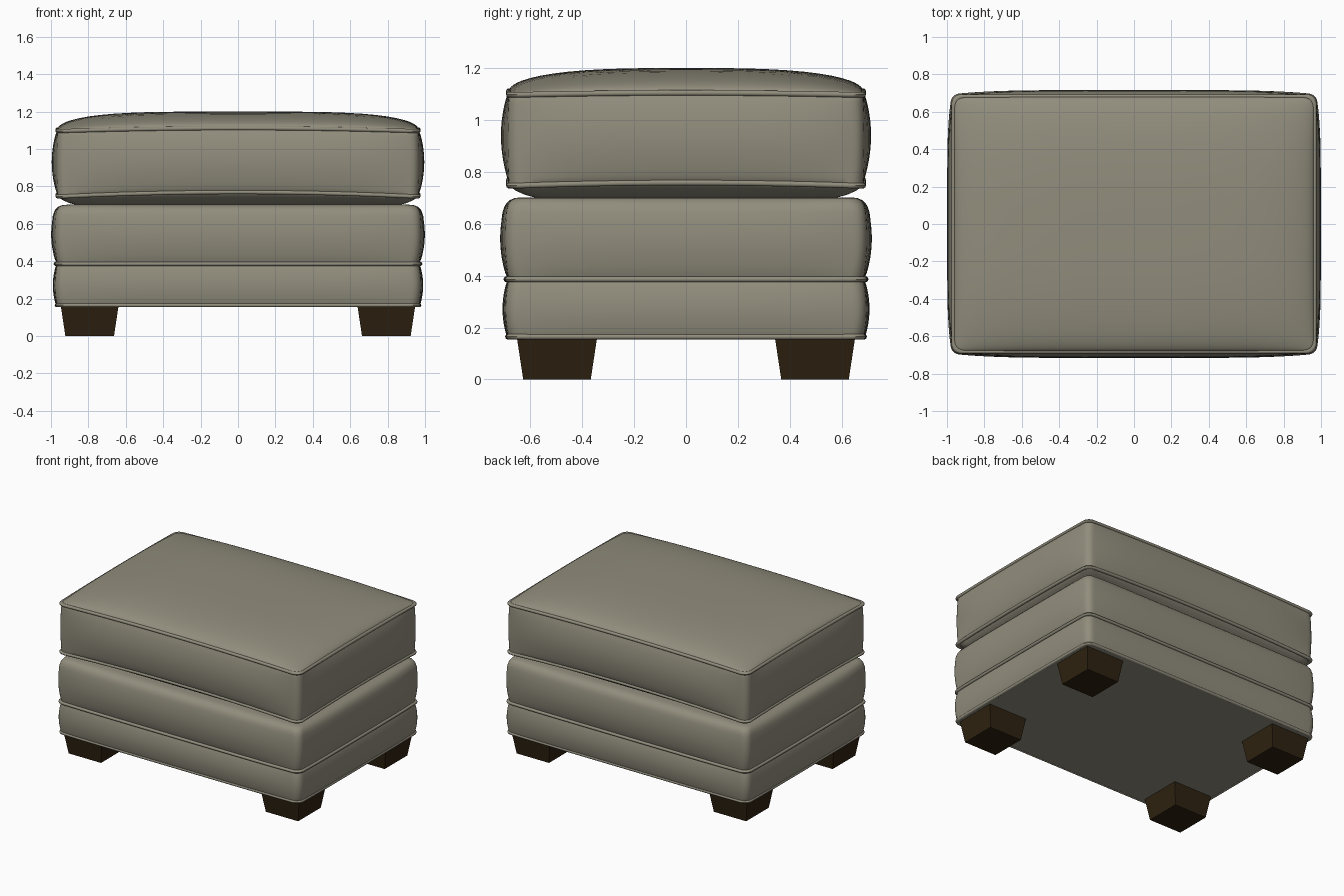
import bpy, bmesh, math

if "Cube" in bpy.data.objects:
    bpy.data.objects.remove(bpy.data.objects["Cube"])

HX, HY, RAD = 0.965, 0.682, 0.05   # half sizes at the corners, corner radius


def material(name, rgb):
    m = bpy.data.materials.new(name)
    m.diffuse_color = (*rgb, 1)
    m.use_nodes = True
    m.node_tree.nodes["Principled BSDF"].inputs["Base Color"].default_value = m.diffuse_color
    return m


fabric = material("olive grey fabric", (0.285, 0.268, 0.205))
wood = material("dark brown wood", (0.027, 0.016, 0.0055))


def ring(z, d=0.0, bulge=0.0, wave=0.0, n=16, k=5):
    """Rounded rectangle inset by d; sides bow outward by bulge and rise by wave."""
    hx, hy = HX - d, HY - d
    r = min(RAD, hy * 0.6)
    sides = [((1, 0), hx, hy, 0.5), ((0, 1), hy, hx, 1.0),
             ((-1, 0), hx, hy, 0.5), ((0, -1), hy, hx, 1.0)]
    pts = []
    for i, ((nx, ny), off, half, lift) in enumerate(sides):
        tx, ty = -ny, nx
        for j in range(n + 1):
            t = -math.cos(math.pi * j / n)
            o = off + bulge * (1 - abs(t) ** 5)
            s = t * (half - r)
            pts.append((nx * o + tx * s, ny * o + ty * s,
                        z + wave * lift * (1 - t * t)))
        cx = nx * (off - r) + tx * (half - r)
        cy = ny * (off - r) + ty * (half - r)
        for j in range(1, k):
            a = math.pi / 2 * (i + j / k)
            pts.append((cx + r * math.cos(a), cy + r * math.sin(a), z))
    return pts


def finish(name, bm, mat, smooth=True):
    bmesh.ops.recalc_face_normals(bm, faces=bm.faces)
    me = bpy.data.meshes.new(name)
    bm.to_mesh(me)
    bm.free()
    me.materials.append(mat)
    ob = bpy.data.objects.new(name, me)
    bpy.context.collection.objects.link(ob)
    if smooth:
        bpy.ops.object.select_all(action='DESELECT')
        ob.select_set(True)
        bpy.context.view_layer.objects.active = ob
        bpy.ops.object.shade_smooth_by_angle(angle=math.radians(40))
    return ob


def loft(name, rings, closed=False):
    bm = bmesh.new()
    loops = [[bm.verts.new(p) for p in r] for r in rings]
    pairs = list(zip(loops, loops[1:]))
    if closed:
        pairs.append((loops[-1], loops[0]))
    for a, b in pairs:
        m = len(a)
        for i in range(m):
            bm.faces.new((a[i], a[(i + 1) % m], b[(i + 1) % m], b[i]))
    if not closed:
        bm.faces.new(loops[0])
        bm.faces.new(loops[-1])
    return finish(name, bm, fabric)


def piping(name, z, d=0.0, bulge=0.0, wave=0.0, r=0.011):
    angles = [2 * math.pi * i / 10 for i in range(10)]
    loft(name, [ring(z + r * math.sin(a), d - r * math.cos(a), bulge, wave)
                for a in angles], closed=True)


def bowed(z0, z1, out, bulge, base_bulge=0.0, w0=0.0, w1=0.0, n=12):
    """Side wall that swells between two seams."""
    rows = []
    for i in range(n + 1):
        t = i / n
        s = math.sin(math.pi * t) ** 0.75 if 0 < i < n else 0
        rows.append(ring(z0 + (z1 - z0) * t, -out * s,
                         base_bulge + (bulge - base_bulge) * s,
                         w0 + (w1 - w0) * t))
    return rows


# lower band of the base
loft("base_lower_band", bowed(0.157, 0.386, 0.014, 0.011, 0.004))

# upper band of the base, rounded over at the top
upper = bowed(0.386, 0.70, 0.016, 0.018, 0.004)[:9]
upper += [ring(0.645, -0.011, 0.014), ring(0.672, -0.004, 0.011),
          ring(0.690, 0.008, 0.007), ring(0.699, 0.025, 0.003),
          ring(0.702, 0.05), ring(0.702, 0.2)]
loft("base_upper_band", upper)

# cushion: tucked underside, swollen sides, crowned top
W0, W1 = 0.022, 0.014
cushion = [ring(0.70, 0.3), ring(0.701, 0.10), ring(0.712, 0.06, 0, W0 * 0.3),
           ring(0.728, 0.025, 0, W0 * 0.7)]
cushion += bowed(0.747, 1.097, 0.006, 0.025, 0, W0, W1)


def crown(p):
    x, y, z = p
    fx = max(0, 1 - abs(x / HX) ** 4) ** 0.5
    fy = max(0, 1 - abs(y / HY) ** 3) ** 0.5
    f = fx * fy
    return (x, y, 1.097 + (z - 1.097) * (1 - f) + 0.103 * f)


for d in (0.006, 0.015, 0.03, 0.05, 0.08, 0.12, 0.17, 0.23, 0.3, 0.38, 0.47, 0.56, 0.64):
    cushion.append([crown(p) for p in ring(1.097, d, 0, W1)])
loft("cushion", cushion)

# piping along the seams
piping("bottom_piping", 0.165, 0.0, 0.004)
piping("base_seam_piping", 0.386, -0.004, 0.006)
piping("cushion_lower_piping", 0.747, 0.0, 0.0, W0)
piping("cushion_upper_piping", 1.097, 0.0, 0.0, W1)

# tapered block feet
for sx, xn in ((-1, "left"), (1, "right")):
    for sy, yn in ((-1, "front"), (1, "back")):
        bm = bmesh.new()
        bmesh.ops.create_cube(bm, size=2)
        for v in bm.verts:
            h = 0.155 if v.co.z > 0 else 0.13
            v.co = (sx * 0.793 + v.co.x * h, sy * 0.497 + v.co.y * h,
                    0.165 if v.co.z > 0 else 0.0)
        finish(f"{yn}_{xn}_foot", bm, wood, smooth=False)
